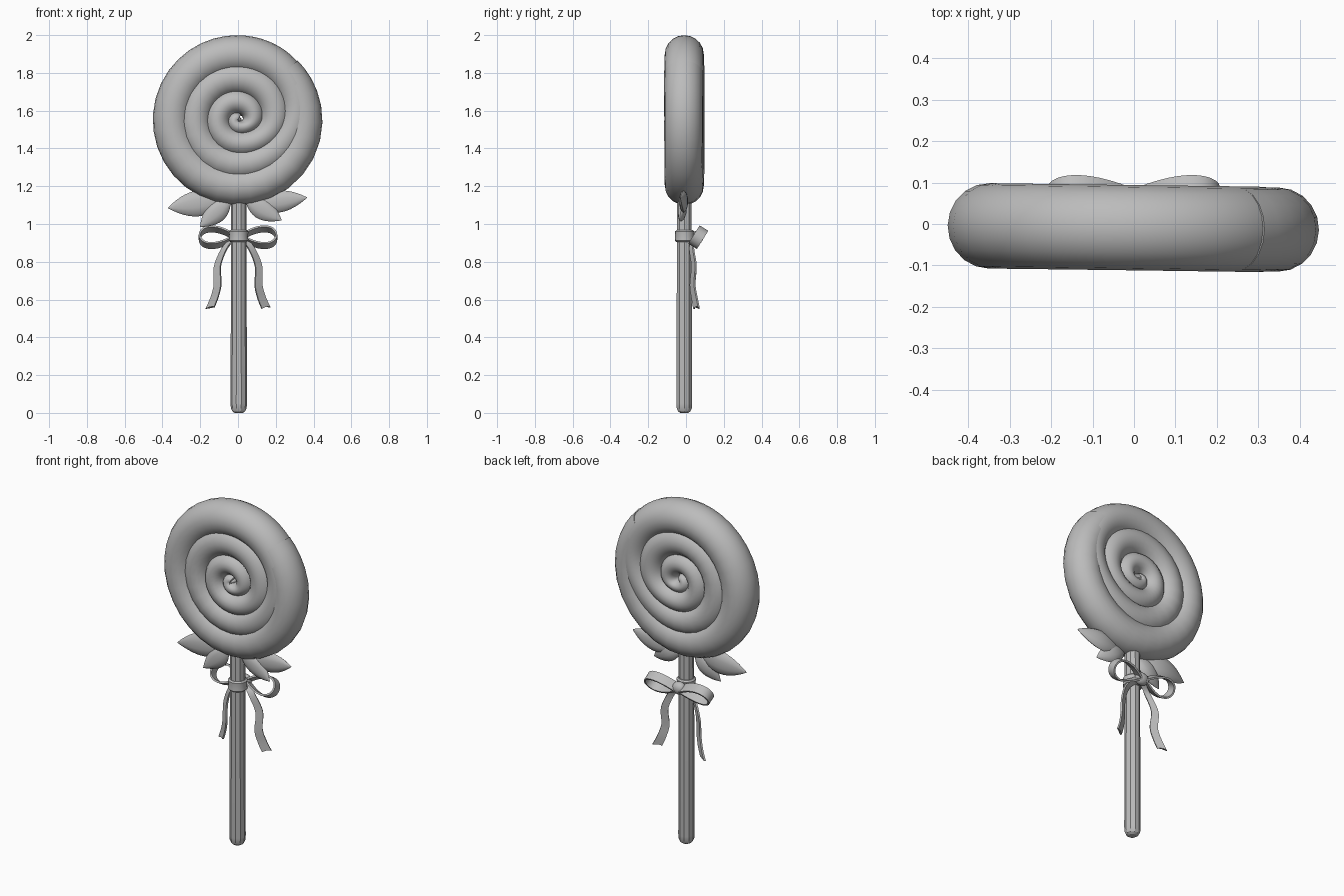
import bpy, bmesh, math
from mathutils import Vector, Matrix

if "Cube" in bpy.data.objects:
    bpy.data.objects.remove(bpy.data.objects["Cube"])

grey = bpy.data.materials.new("plain_grey")
grey.use_nodes = True
grey.diffuse_color = (0.5, 0.5, 0.5, 1)
grey.node_tree.nodes["Principled BSDF"].inputs["Base Color"].default_value = (0.5, 0.5, 0.5, 1)


def loft(name, rings, angle=40):
    """Skin a list of vertex rings into a capped solid."""
    bm = bmesh.new()
    rows = [[bm.verts.new(p) for p in ring] for ring in rings]
    n = len(rows[0])
    for a, b in zip(rows, rows[1:]):
        for i in range(n):
            j = (i + 1) % n
            bm.faces.new((a[i], a[j], b[j], b[i]))
    bm.faces.new(rows[0])
    bm.faces.new(rows[-1])
    bmesh.ops.recalc_face_normals(bm, faces=bm.faces)
    mesh = bpy.data.meshes.new(name)
    bm.to_mesh(mesh)
    bm.free()
    mesh.materials.append(grey)
    obj = bpy.data.objects.new(name, mesh)
    bpy.context.collection.objects.link(obj)
    bpy.ops.object.select_all(action='DESELECT')
    obj.select_set(True)
    bpy.context.view_layer.objects.active = obj
    bpy.ops.object.shade_smooth_by_angle(angle=math.radians(angle))
    return obj


def smooth_path(points, steps):
    """Catmull-Rom samples through control points of any dimension."""
    p = [Vector(q) for q in points]
    p = [p[0]] + p + [p[-1]]
    out = []
    for a, b, c, d in zip(p, p[1:], p[2:], p[3:]):
        for k in range(steps):
            t = k / steps
            out.append(0.5 * (2 * b + (c - a) * t + (2 * a - 5 * b + 4 * c - d) * t * t
                              + (3 * b - a - 3 * c + d) * t ** 3))
    return out + [p[-1]]


def ellipse(centre, u, v, sides):
    return [centre + u * math.cos(math.tau * i / sides) + v * math.sin(math.tau * i / sides)
            for i in range(sides)]


def ribbon(name, path, across, widths, thick=0.005, notch=0.0):
    """Flat strip along a path, with an optional swallowtail end."""
    rings = []
    for i, p in enumerate(path):
        tangent = (path[min(i + 1, len(path) - 1)] - path[max(i - 1, 0)]).normalized()
        normal = tangent.cross(across).normalized() * thick
        w = across * (widths[0] + (widths[1] - widths[0]) * i / (len(path) - 1))
        mid = p - tangent * notch if i == len(path) - 1 else p
        rings.append([p - w + normal, mid + normal, p + w + normal,
                      p + w - normal, mid - normal, p - w - normal])
    return loft(name, rings)


# Spiral candy: turn, coil radius, tube half width, tube half depth
coil = smooth_path([(0.3, 0.01, 0.03, 0.07), (0.9, 0.035, 0.05, 0.085), (1.15, 0.085, 0.06, 0.09),
                    (1.4, 0.1, 0.07, 0.095), (1.9, 0.125, 0.075, 0.1), (2.15, 0.2, 0.085, 0.1),
                    (2.4, 0.225, 0.09, 0.1), (2.95, 0.24, 0.09, 0.1), (3.2, 0.335, 0.095, 0.103),
                    (3.4, 0.35, 0.1, 0.103), (3.8, 0.35, 0.1, 0.103), (4.25, 0.348, 0.098, 0.101)], 14)
rings = []
for turn, radius, half, depth in coil:
    a = math.tau * turn - math.pi / 4
    out = Vector((math.cos(a), 0, math.sin(a)))
    rings.append(ellipse(out * radius, out * half, Vector((0, depth, 0)), 20))
candy = loft("spiral_candy", rings)
candy.matrix_world = Matrix.Translation((0, -0.009, 1.55)) @ Matrix.Rotation(-0.013, 4, 'Z')

# Faceted stick with a rounded foot
loft("stick", [ellipse(Vector((0.004, -0.009, z)), Vector((r, 0, 0)), Vector((0, r, 0)), 10)
               for z, r in [(0, 0.022), (0.008, 0.034), (0.025, 0.042), (0.05, 0.043), (1.25, 0.041)]], 30)


# Pointed, pillow-like leaves
def leaf(name, base, tip, width, thick=0.024):
    base, tip = Vector(base), Vector(tip)
    axis = tip - base
    side = axis.cross(Vector((0, 1, 0))).normalized()
    face = side.cross(axis).normalized()
    rings = []
    for i in range(13):
        t = i / 12
        s = max(0.03, math.sin(math.pi * t ** 0.9) ** 0.85)
        bend = face * 0.012 * math.sin(math.pi * t)
        rings.append(ellipse(base + axis * t + bend, side * width * s, face * thick * s, 10))
    loft(name, rings)


leaf("right_outer_leaf", (-0.07, -0.02, 1.13), (-0.37, -0.03, 1.085), 0.068)
leaf("right_inner_leaf", (-0.04, -0.03, 1.13), (-0.2, -0.035, 0.985), 0.055)
leaf("left_outer_leaf", (0.08, -0.02, 1.1), (0.365, -0.03, 1.14), 0.058)
leaf("left_inner_leaf", (0.04, -0.03, 1.13), (0.23, -0.035, 1.02), 0.055)

# Band tied round the stick
loft("ribbon_band", [ellipse(Vector((0.003, -0.007, z)), Vector((r, 0, 0)), Vector((0, r, 0)), 16)
                     for z, r in [(0.905, 0.044), (0.912, 0.052), (0.935, 0.05), (0.96, 0.052), (0.967, 0.044)]])

# Knot behind the stick
rings = []
for i in range(9):
    a = math.pi * (0.04 + 0.92 * i / 8)
    s = math.sin(a) ** 0.6
    rings.append(ellipse(Vector((-0.036 * math.cos(a), 0.062, 0.93)),
                         Vector((0, 0.03 * s, 0)), Vector((0, 0, 0.036 * s)), 12))
loft("bow_knot", rings)

# Leaning bow loops and hanging tails
up = Vector((0, 0.53, 0.85))
across = Vector((0, 0.85, -0.53))
for side, sign in (("right", -1), ("left", 1)):
    path = []
    for i in range(29):
        a = math.tau * i / 28
        path.append(Vector((sign * (0.015 + 0.094 * (1 - math.cos(a))), 0.065, 0.93))
                    + up * 0.068 * math.sin(a) * math.sin(a / 2))
    ribbon(side + "_bow_loop", path, across, (0.027, 0.027))
    tail = smooth_path([(sign * x, y, z) for x, y, z in
                        [(0.01, 0.055, 0.925), (0.065, 0.03, 0.88), (0.108, 0.042, 0.78),
                         (0.108, 0.035, 0.68), (0.125, 0.045, 0.61), (0.148, 0.055, 0.555)]], 6)
    ribbon(side + "_bow_tail", tail, Vector((0.85, sign * 0.5, 0.15)), (0.016, 0.026), 0.005, 0.022)
